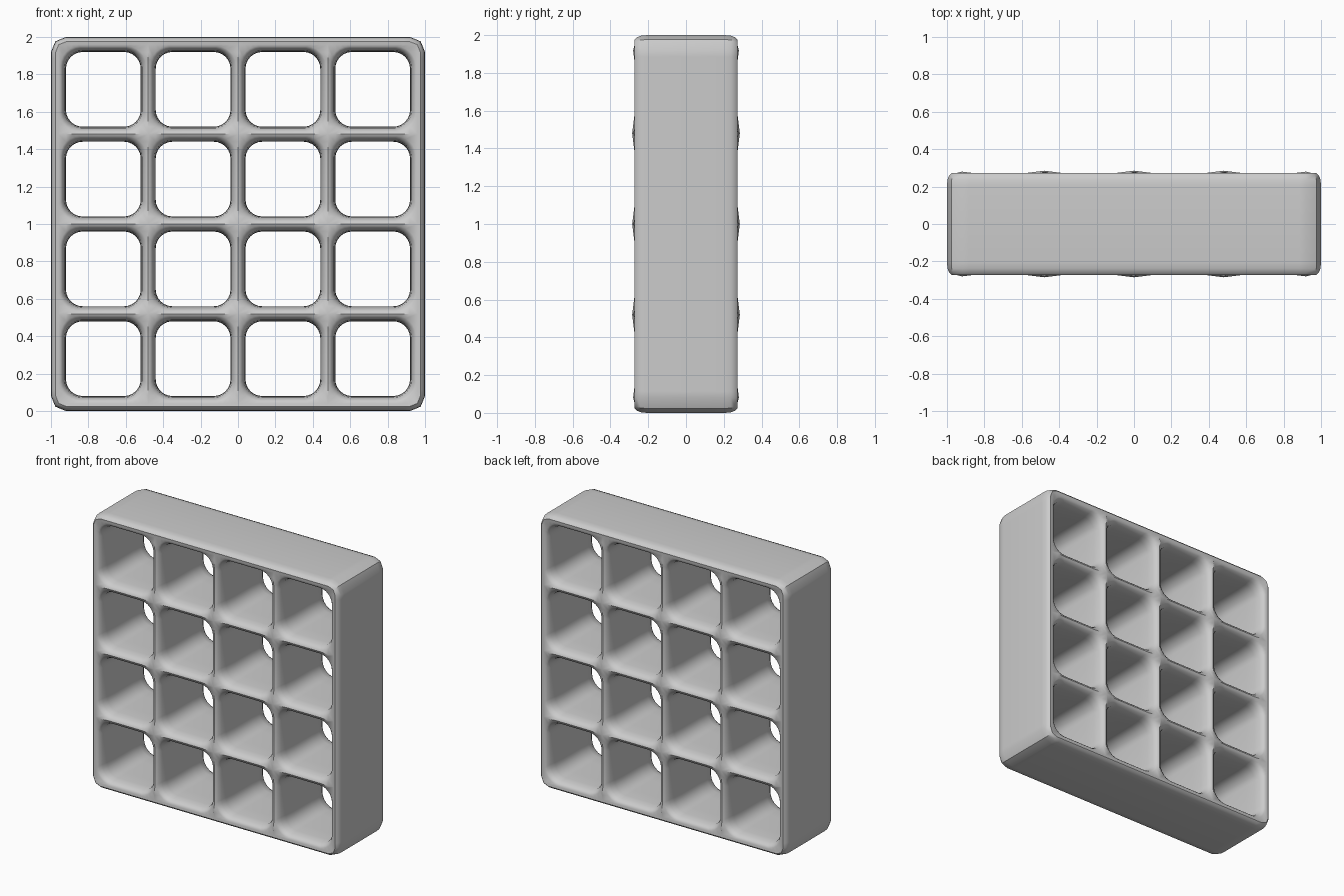
import bpy, bmesh, math
from mathutils import Vector

cube = bpy.data.objects.get("Cube")
if cube:
    bpy.data.objects.remove(cube, do_unlink=True)

CELLS, PITCH, DEPTH = 4, 0.48, 0.27
GRID_HALF = CELLS * PITCH / 2
CORE = 0.92          # straight part of the rounded outer outline
ARC_STEPS = 6

# tunnel profile from rim to middle: half width, corner radius, distance from middle
TUNNEL = [(0.229, 0.1, 0.268), (0.219, 0.1, 0.258), (0.208, 0.095, 0.235),
          (0.202, 0.09, 0.19), (0.2, 0.09, 0.1)]
# outer edge profile: radius around the core, distance from middle
SHELL = [(0.055, 0.272), (0.068, 0.26), (0.077, 0.238), (0.08, 0.205), (0.08, 0)]


def rounded_square(half, radius):
    points = []
    for corner in range(4):
        middle = math.pi / 2 * corner + math.pi / 4
        core = (half - radius) * math.sqrt(2)
        for i in range(ARC_STEPS + 1):
            a = middle - math.pi / 4 + math.pi / 2 * i / ARC_STEPS
            points.append((core * math.cos(middle) + radius * math.cos(a),
                           core * math.sin(middle) + radius * math.sin(a)))
    return points


def square_ring():
    ring = []
    for x, z in rounded_square(*TUNNEL[0][:2]):
        k = PITCH / 2 / max(abs(x), abs(z))
        ring.append((x * k, z * k))
    return ring


def face_depth(x, z):
    """Face height, rising to a low peak where the bars cross."""
    edge = GRID_HALF - 0.01
    if max(abs(x), abs(z)) > edge:
        return DEPTH
    d = math.hypot(x - round(x / PITCH) * PITCH, z - round(z / PITCH) * PITCH)
    return DEPTH + 0.015 * max(0, 1 - d / 0.12)


def add_cell(bm, cx, cz):
    rings = []
    for side in (-1, 1):
        outer = [(cx + x, cz + z) for x, z in square_ring()]
        stack = [[bm.verts.new((x, side * face_depth(x, z), z)) for x, z in outer]]
        for half, radius, y in TUNNEL:
            stack.append([bm.verts.new((cx + x, side * y, cz + z))
                          for x, z in rounded_square(half, radius)])
        rings += stack if side < 0 else stack[::-1]
    for a, b in zip(rings, rings[1:]):
        n = len(a)
        for i in range(n):
            j = (i + 1) % n
            bm.faces.new((a[i], a[j], b[j], b[i]))


def clamp(v):
    return max(-CORE, min(CORE, v))


def add_shell(bm, side):
    edges = [e for e in bm.edges if e.is_boundary
             and all(v.co.y * side > 0.1 for v in e.verts)]
    for radius, y in SHELL:
        geom = bmesh.ops.extrude_edge_only(bm, edges=edges)["geom"]
        edges = [g for g in geom if isinstance(g, bmesh.types.BMEdge)]
        for v in (g for g in geom if isinstance(g, bmesh.types.BMVert)):
            core = Vector((clamp(v.co.x), 0, clamp(v.co.z)))
            out = Vector((v.co.x, 0, v.co.z)) - core
            v.co = core + out.normalized() * radius
            v.co.y = side * y


# open lattice of rounded tunnels
bm = bmesh.new()
centres = [(i - (CELLS - 1) / 2) * PITCH for i in range(CELLS)]
for cx in centres:
    for cz in centres:
        add_cell(bm, cx, cz)
bmesh.ops.remove_doubles(bm, verts=bm.verts[:], dist=0.0005)

# soft-edged outer frame
for side in (-1, 1):
    add_shell(bm, side)
bmesh.ops.remove_doubles(bm, verts=bm.verts[:], dist=0.0005)
bmesh.ops.recalc_face_normals(bm, faces=bm.faces[:])
bmesh.ops.translate(bm, verts=bm.verts[:], vec=(0, 0, 1))

mesh = bpy.data.meshes.new("lattice_block")
bm.to_mesh(mesh)
bm.free()
block = bpy.data.objects.new("lattice_block", mesh)
bpy.context.collection.objects.link(block)

# plain grey material
grey = bpy.data.materials.new("light_grey")
grey.use_nodes = True
colour = (0.6, 0.6, 0.6, 1)
grey.diffuse_color = colour
grey.node_tree.nodes["Principled BSDF"].inputs["Base Color"].default_value = colour
mesh.materials.append(grey)

bpy.ops.object.select_all(action='DESELECT')
block.select_set(True)
bpy.context.view_layer.objects.active = block
bpy.ops.object.shade_smooth_by_angle(angle=math.radians(35))
